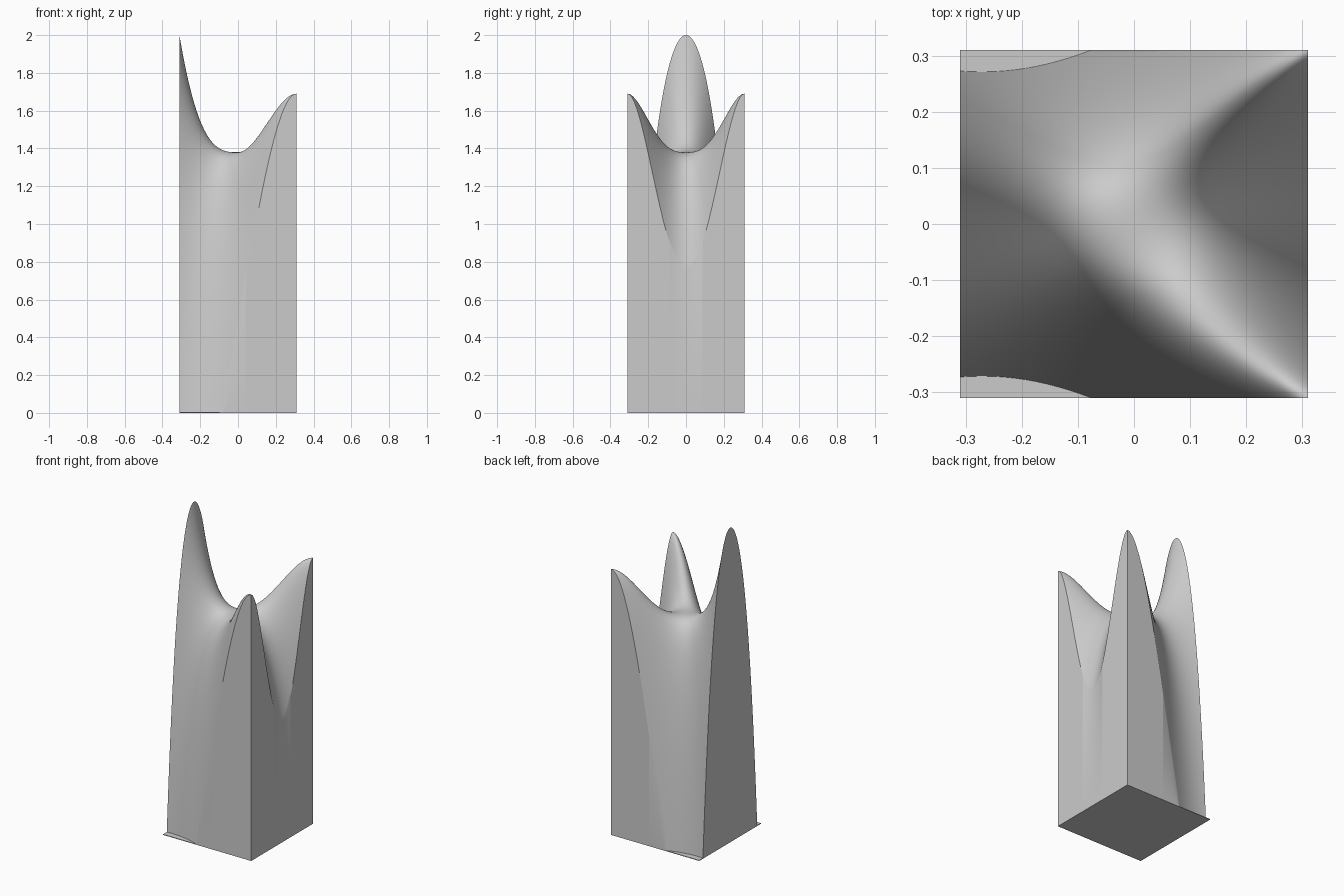
import bpy
import bmesh
import math

HALF = 0.31            # half width of the square footprint
AMP = 0.62             # height of the tallest crest over the saddle point
MID = 2.0 - AMP        # saddle point height
STEPS = 110            # grid divisions per side
BASE = 0.004           # base plate thickness

if "Cube" in bpy.data.objects:
    bpy.data.objects.remove(bpy.data.objects["Cube"], do_unlink=True)

grey = bpy.data.materials.new("plain grey")
grey.use_nodes = True
colour = (0.6, 0.6, 0.6, 1.0)
grey.diffuse_color = colour
grey.node_tree.nodes["Principled BSDF"].inputs["Base Color"].default_value = colour


def saddle(x, y):
    """Three-crested saddle, flattened towards the two corner crests."""
    u, v = x / HALF, y / HALF
    return MID + AMP * (3 * u * v**2 - u**3 - 1.5 * v**4)


def add_object(name, bm):
    bmesh.ops.recalc_face_normals(bm, faces=bm.faces)
    mesh = bpy.data.meshes.new(name)
    bm.to_mesh(mesh)
    bm.free()
    mesh.materials.append(grey)
    obj = bpy.data.objects.new(name, mesh)
    bpy.context.collection.objects.link(obj)
    return obj


# Saddle block: curved top with straight walls, cut flat at the ground
bm = bmesh.new()
bmesh.ops.create_grid(bm, x_segments=STEPS, y_segments=STEPS, size=HALF)
top = list(bm.verts)
skirt = bmesh.ops.extrude_edge_only(bm, edges=[e for e in bm.edges if e.is_boundary])
for v in skirt["geom"]:
    if isinstance(v, bmesh.types.BMVert):
        v.co.z = -1.0
for v in top:
    v.co.z = saddle(v.co.x, v.co.y)
bmesh.ops.bisect_plane(bm, geom=bm.verts[:] + bm.edges[:] + bm.faces[:],
                       plane_co=(0, 0, 0), plane_no=(0, 0, 1), clear_inner=True)
bmesh.ops.holes_fill(bm, edges=[e for e in bm.edges if e.is_boundary], sides=0)
block = add_object("saddle_block", bm)

# Thin square base plate showing beside the steep flanks
bm = bmesh.new()
bmesh.ops.create_cube(bm, size=1.0)
for v in bm.verts:
    v.co = (v.co.x * 2 * HALF, v.co.y * 2 * HALF, (v.co.z + 0.5) * BASE)
add_object("base_plate", bm)

# Smooth curved surface with crisp rims
bpy.ops.object.select_all(action="DESELECT")
block.select_set(True)
bpy.context.view_layer.objects.active = block
bpy.ops.object.shade_smooth_by_angle(angle=math.radians(30))
